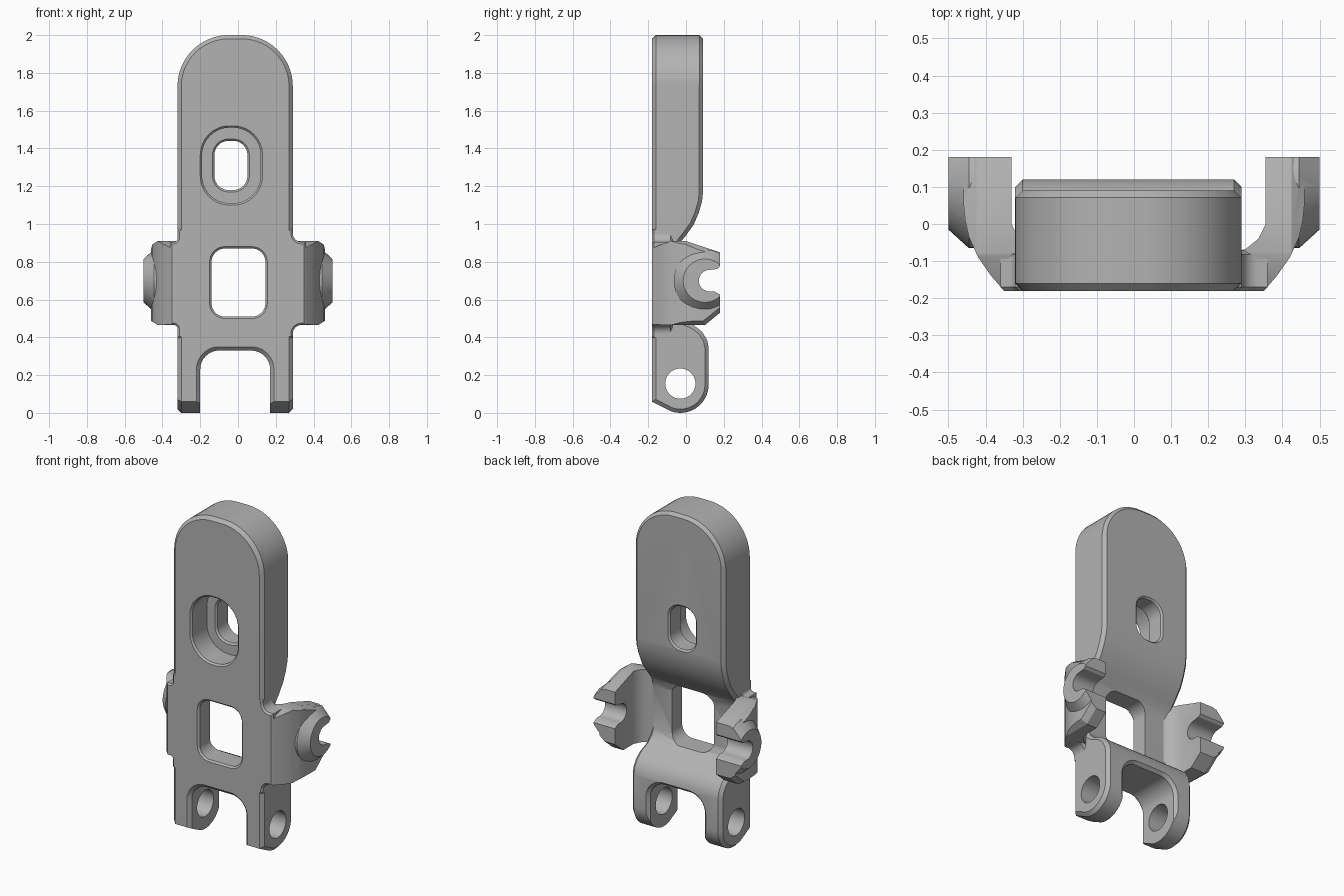
import bpy, bmesh, math
from mathutils import Vector

if "Cube" in bpy.data.objects:
    bpy.data.objects.remove(bpy.data.objects["Cube"])

grey = bpy.data.materials.new("plain_grey")
grey.use_nodes = True
grey.diffuse_color = (0.45, 0.45, 0.45, 1)
grey.node_tree.nodes["Principled BSDF"].inputs["Base Color"].default_value = (0.45, 0.45, 0.45, 1)


def rounded(corners, steps=10):
    """Polygon from (a, b, radius) corners, with circular fillets."""
    out = []
    for i, (a, b, r) in enumerate(corners):
        p = Vector((a, b))
        if r == 0:
            out.append(p)
            continue
        to_prev = (Vector(corners[i - 1][:2]) - p).normalized()
        to_next = (Vector(corners[(i + 1) % len(corners)][:2]) - p).normalized()
        half = to_prev.angle(to_next) / 2
        centre = p + (to_prev + to_next).normalized() * (r / math.sin(half))
        t = r / math.tan(half)
        v0, v1 = p + to_prev * t - centre, p + to_next * t - centre
        out += [centre + v0.lerp(v1, k / steps).normalized() * r for k in range(steps + 1)]
    return out


def box(a0, a1, b0, b1, r):
    return rounded([(a0, b0, r), (a1, b0, r), (a1, b1, r), (a0, b1, r)])


def circle(a, b, r, start=0, end=360, n=40):
    return [Vector((a + r * math.cos(t), b + r * math.sin(t)))
            for t in (math.radians(start + (end - start) * k / n) for k in range(n))]


def inset(points, d):
    """Move every side of a polygon inward by d."""
    pts = [Vector(p) for p in points]
    n = len(pts)
    area = sum(pts[i - 1].x * pts[i].y - pts[i].x * pts[i - 1].y for i in range(n))
    s = 1 if area > 0 else -1
    out = []
    for i in range(n):
        e1 = (pts[i] - pts[i - 1]).normalized()
        e2 = (pts[(i + 1) % n] - pts[i]).normalized()
        n1, n2 = Vector((-e1.y, e1.x)) * s, Vector((-e2.y, e2.x)) * s
        out.append(pts[i] + (n1 + n2) * (d / (1 + n1.dot(n2))))
    return out


def loft(name, axis, rings):
    """Closed solid through (polygon, depth) rings along one axis."""
    place = {"X": lambda p, d: (d, p[0], p[1]),
             "Y": lambda p, d: (p[0], d, p[1]),
             "Z": lambda p, d: (p[0], p[1], d)}[axis]
    bm = bmesh.new()
    loops = [[bm.verts.new(place(p, d)) for p in pts] for pts, d in rings]
    for lo, hi in zip(loops, loops[1:]):
        for i in range(len(lo)):
            bm.faces.new((lo[i - 1], lo[i], hi[i], hi[i - 1]))
    bm.faces.new(loops[0])
    bm.faces.new(loops[-1])
    bmesh.ops.recalc_face_normals(bm, faces=bm.faces)
    mesh = bpy.data.meshes.new(name)
    bm.to_mesh(mesh)
    bm.free()
    mesh.materials.append(grey)
    obj = bpy.data.objects.new(name, mesh)
    bpy.context.collection.objects.link(obj)
    return obj


def combine(obj, other, operation):
    mod = obj.modifiers.new("combine", "BOOLEAN")
    mod.operation, mod.solver, mod.object = operation, "EXACT", other
    mod.use_self = mod.use_hole_tolerant = True
    bpy.context.view_layer.objects.active = obj
    bpy.ops.object.modifier_apply(modifier=mod.name)
    bpy.data.objects.remove(other)


def plate(name, outline, back, chamfer=0.02):
    """Front outline with chamfered front and back rims."""
    small = inset(outline, chamfer)
    return loft(name, "Y", [(small, FRONT), (outline, FRONT + chamfer),
                            (outline, back - chamfer), (small, back)])


def smooth(obj):
    bpy.ops.object.select_all(action="DESELECT")
    obj.select_set(True)
    bpy.context.view_layer.objects.active = obj
    bpy.ops.object.shade_smooth_by_angle(angle=math.radians(30))


FRONT, LEFT, RIGHT = -0.18, 0.29, -0.32

# Tall rounded tongue and forked lower half
bracket = plate("bracket", rounded([(RIGHT, 0.55, 0), (LEFT, 0.55, 0),
                                    (LEFT, 2, 0.27), (RIGHT, 2, 0.27)], 16), 0.092)
fork = plate("fork", rounded([(RIGHT, -0.1, 0), (-0.2, -0.1, 0), (-0.2, 0.33, 0.1),
                              (0.17, 0.33, 0.1), (0.17, -0.1, 0), (LEFT, -0.1, 0),
                              (LEFT, 0.85, 0), (RIGHT, 0.85, 0)]), 0.122)
combine(bracket, fork, "UNION")

# Side profile: round leg ends, thin waist, thick tongue
side = [(-0.3, 0.12)] + circle(-0.03, 0.15, 0.15, -110, 0, 16) + [
    (0.12, 0.15), (0.12, 0.345), (0.112, 0.385), (0.085, 0.43), (0.04, 0.465),
    (-0.02, 0.49), (-0.055, 0.52), (-0.07, 0.56), (-0.07, 0.82), (-0.055, 0.87),
    (-0.024, 0.91), (0, 0.94), (0.04, 0.995), (0.068, 1.06), (0.085, 1.12),
    (0.09, 1.17), (0.09, 2.2), (-0.3, 2.2)]
thin = inset(side, 0.03)
combine(bracket, loft("side_profile", "X", [(thin, RIGHT - 0.01), (side, RIGHT + 0.02),
                                            (side, LEFT - 0.02), (thin, LEFT + 0.01)]), "INTERSECT")

# Filleted shoulders where the arms leave the body
shoulder = rounded([(-0.2, 0.38, 0), (0.24, 0.38, 0), (LEFT, 0.4, 0), (LEFT, 0.465, 0.045),
                    (0.36, 0.465, 0), (0.36, 0.905, 0), (LEFT, 0.905, 0.045), (LEFT, 0.97, 0),
                    (0.24, 0.99, 0), (-0.27, 0.99, 0), (RIGHT, 0.97, 0), (RIGHT, 0.905, 0.02),
                    (-0.36, 0.905, 0), (-0.36, 0.465, 0), (RIGHT, 0.465, 0.02),
                    (RIGHT, 0.4, 0), (-0.27, 0.38, 0)], 6)
combine(bracket, plate("shoulder", shoulder, -0.072, 0.01), "UNION")

# Square window with chamfered front rim
window = box(-0.14, 0.145, 0.51, 0.87, 0.07)
combine(bracket, loft("window", "Y", [(inset(window, -0.02), -0.19), (window, -0.17),
                                      (window, 0.3)]), "DIFFERENCE")

# Stepped oval hole
recess, hole = box(-0.19, 0.12, 1.11, 1.51, 0.145), box(-0.125, 0.05, 1.18, 1.44, 0.075)
combine(bracket, loft("recess", "Y", [(inset(recess, -0.02), -0.19), (recess, -0.17),
                                      (recess, -0.03)]), "DIFFERENCE")
combine(bracket, loft("hole", "Y", [(inset(hole, -0.02), -0.04), (hole, -0.02), (hole, 0.08),
                                    (inset(hole, -0.02), 0.1)]), "DIFFERENCE")

# Pin hole across both legs
pin = circle(-0.03, 0.155, 0.08)
combine(bracket, loft("pin_hole", "X", [(pin, -0.6), (pin, 0.6)]), "DIFFERENCE")
smooth(bracket)


def arm(name, s, inner):
    # Curved wall seen from above
    section = [(0.26, -0.17), (0.35, FRONT), (0.385, -0.14), (0.42, -0.09), (0.445, -0.035),
               (0.455, 0.01), (0.46, 0.06), (0.46, 0.2), (inner, 0.2), (inner, 0),
               (inner - 0.02, -0.04), (inner - 0.055, -0.068), (0.26, -0.075)]
    obj = loft(name, "Z", [([(s * x, y) for x, y in section], z) for z in (0.3, 1.1)])
    # Sloped jaws, chamfered on the outside
    wall = [(-0.24, 0.475), (-0.12, 0.465), (0.1, 0.465), (0.26, 0.595), (0.26, 0.823),
            (0, 0.91), (-0.08, 0.91), (-0.15, 0.885), (-0.24, 0.83)]
    combine(obj, loft("wall", "X", [(wall, s * 0.2), (wall, s * 0.425),
                                    (inset(wall, 0.035), s * 0.48)]), "INTERSECT")
    # Tapered outer boss
    combine(obj, loft("boss", "X", [(circle(0.1, 0.7, 0.165), s * 0.42),
                                    (circle(0.1, 0.7, 0.165), s * 0.445),
                                    (circle(0.1, 0.7, 0.115), s * 0.5)]), "UNION")
    # Open snap-in slot and flat jaw tips
    slot = [(0.18, 1.2), (0.3, 1.2), (0.3, 0.3), (0.18, 0.3), (0.18, 0.626), (0.15, 0.643)]
    slot += circle(0.125, 0.7, 0.057, 270, 90, 16) + [(0.125, 0.757), (0.165, 0.762), (0.18, 0.775)]
    combine(obj, loft("slot", "X", [(slot, s * 0.1), (slot, s * 0.7)]), "DIFFERENCE")
    smooth(obj)


arm("left_arm", 1, 0.355)
arm("right_arm", -1, 0.33)
